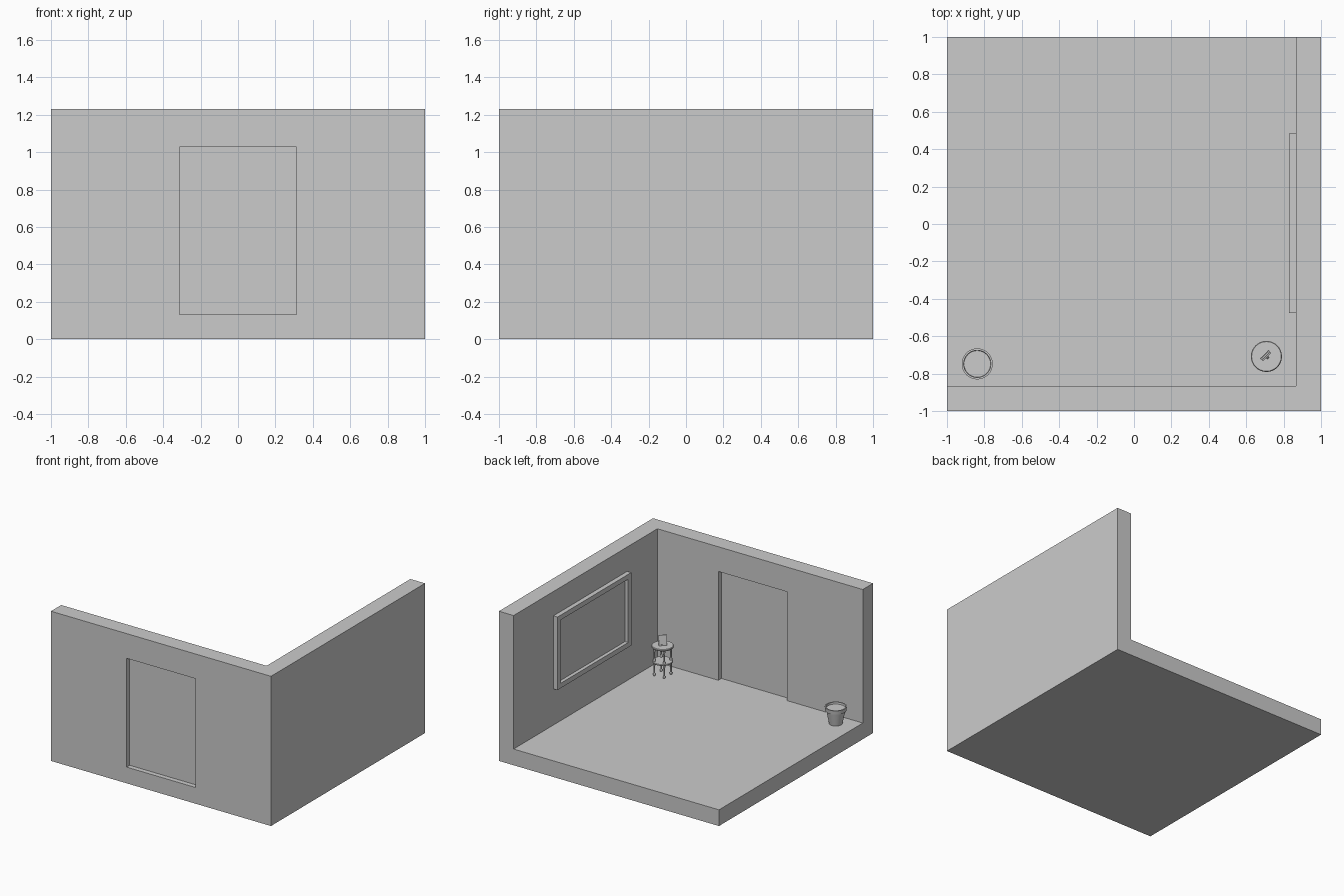
import bpy, bmesh, math
from mathutils import Matrix, Vector

if "Cube" in bpy.data.objects:
    bpy.data.objects.remove(bpy.data.objects["Cube"])

FLOOR, WALL, TOP = 0.133, 0.133, 1.23


def finish(name, bm, smooth=False):
    bmesh.ops.recalc_face_normals(bm, faces=bm.faces)
    mesh = bpy.data.meshes.new(name)
    bm.to_mesh(mesh)
    bm.free()
    ob = bpy.data.objects.new(name, mesh)
    bpy.context.collection.objects.link(ob)
    if smooth:
        bpy.ops.object.select_all(action='DESELECT')
        ob.select_set(True)
        bpy.context.view_layer.objects.active = ob
        bpy.ops.object.shade_smooth_by_angle(angle=math.radians(35))
    return ob


def box(name, lo, hi, matrix=Matrix()):
    lo, hi = Vector(lo), Vector(hi)
    bm = bmesh.new()
    bmesh.ops.create_cube(bm, size=1)
    bmesh.ops.scale(bm, vec=hi - lo, verts=bm.verts)
    bmesh.ops.translate(bm, vec=(lo + hi) / 2, verts=bm.verts)
    bmesh.ops.transform(bm, matrix=matrix, verts=bm.verts)
    return finish(name, bm)


def lathe(name, profile, location, sides=32):
    """Spin (radius, z) points around z; the profile starts and ends on the axis."""
    bm = bmesh.new()
    verts = [bm.verts.new((r, 0, z)) for r, z in profile]
    edges = [bm.edges.new(p) for p in zip(verts, verts[1:])]
    bmesh.ops.spin(bm, geom=verts + edges, cent=(0, 0, 0), axis=(0, 0, 1),
                   angle=2 * math.pi, steps=sides)
    bmesh.ops.remove_doubles(bm, verts=bm.verts, dist=1e-5)
    bmesh.ops.translate(bm, vec=location, verts=bm.verts)
    return finish(name, bm, smooth=True)


def cut(ob, cutter):
    mod = ob.modifiers.new("cut", 'BOOLEAN')
    mod.operation, mod.solver, mod.object = 'DIFFERENCE', 'EXACT', cutter
    bpy.context.view_layer.objects.active = ob
    bpy.ops.object.modifier_apply(modifier=mod.name)
    bpy.data.objects.remove(cutter)


def frame(name, width, height, border, depth, matrix):
    """Rectangular ring in local xz, depth along local y."""
    bm = bmesh.new()
    w, h = width / 2, height
    outer = [(-w, 0), (w, 0), (w, h), (-w, h)]
    inner = [(-w + border, border), (w - border, border),
             (w - border, h - border), (-w + border, h - border)]
    o = [bm.verts.new((x, 0, z)) for x, z in outer]
    i = [bm.verts.new((x, 0, z)) for x, z in inner]
    faces = [bm.faces.new((o[k], o[(k + 1) % 4], i[(k + 1) % 4], i[k])) for k in range(4)]
    ext = bmesh.ops.extrude_face_region(bm, geom=faces, use_keep_orig=True)
    new = [g for g in ext["geom"] if isinstance(g, bmesh.types.BMVert)]
    bmesh.ops.translate(bm, vec=(0, depth, 0), verts=new)
    bmesh.ops.transform(bm, matrix=matrix, verts=bm.verts)
    return finish(name, bm)


# Room shell: floor and two walls, with a door opening
room = box("room_shell", (-1, -1, 0), (1, 1, TOP))
cut(room, box("room_space", (-1.2, -1 + WALL, FLOOR), (1 - WALL, 1.2, 1.5)))
cut(room, box("door_opening", (-0.313, -1.2, FLOOR), (0.313, -0.8, 1.027)))
box("door_panel", (-0.313, -0.96, FLOOR), (0.313, -0.907, 1.027))

# Window frame and pane on the right wall
window = Matrix.Translation((0.867, 0.004, 0.43)) @ Matrix.Rotation(math.pi / 2, 4, 'Z')
frame("window_frame", 0.958, 0.6, 0.04, 0.037, window)
box("window_pane", (-0.44, 0, 0.04), (0.44, 0.008, 0.56), window)

# Round side table with a lower shelf and turned legs
tx, ty = 0.708, -0.708
lathe("table_top", [(0, 0.362), (0.079, 0.362), (0.083, 0.366), (0.083, 0.374),
                    (0.079, 0.378), (0, 0.378)], (tx, ty, 0))
lathe("table_shelf", [(0, 0.240), (0.074, 0.240), (0.077, 0.243), (0.077, 0.249),
                      (0.074, 0.252), (0, 0.252)], (tx, ty, 0))
leg = [(0, 0), (0.007, 0), (0.010, 0.008), (0.010, 0.015), (0.006, 0.022), (0.006, 0.08),
       (0.010, 0.095), (0.010, 0.13), (0.006, 0.145), (0.006, 0.19), (0.009, 0.21),
       (0.009, 0.23), (0, 0.23)]
for k in range(4):
    a = math.pi / 4 + k * math.pi / 2
    lathe(f"table_leg_{k + 1}", leg,
          (tx + 0.063 * math.cos(a), ty + 0.063 * math.sin(a), FLOOR), 16)

# Picture frame leaning back on the table, facing into the room
stand = Matrix.Translation((tx - 0.006, ty + 0.006, 0.379)) @ Matrix.Rotation(math.radians(45), 4, 'Z')
lean = stand @ Matrix.Rotation(math.radians(10), 4, 'X')
frame("picture_frame", 0.062, 0.082, 0.007, 0.008, lean)
box("picture_back", (-0.026, 0.001, 0.006), (0.026, 0.005, 0.076), lean)
prop = stand @ Matrix.Translation((0, -0.024, 0)) @ Matrix.Rotation(math.radians(-14), 4, 'X')
box("picture_prop", (-0.006, 0, 0), (0.006, 0.003, 0.05), prop)

# Plant pot with a thick rim, filled with soil
lathe("plant_pot", [(0, 0), (0.050, 0), (0.071, 0.105), (0.079, 0.107), (0.083, 0.140),
                    (0.073, 0.140), (0.070, 0.115), (0, 0.115)], (-0.838, -0.748, FLOOR))
lathe("soil", [(0, 0.110), (0.069, 0.110), (0.071, 0.125), (0, 0.125)],
      (-0.838, -0.748, FLOOR))
